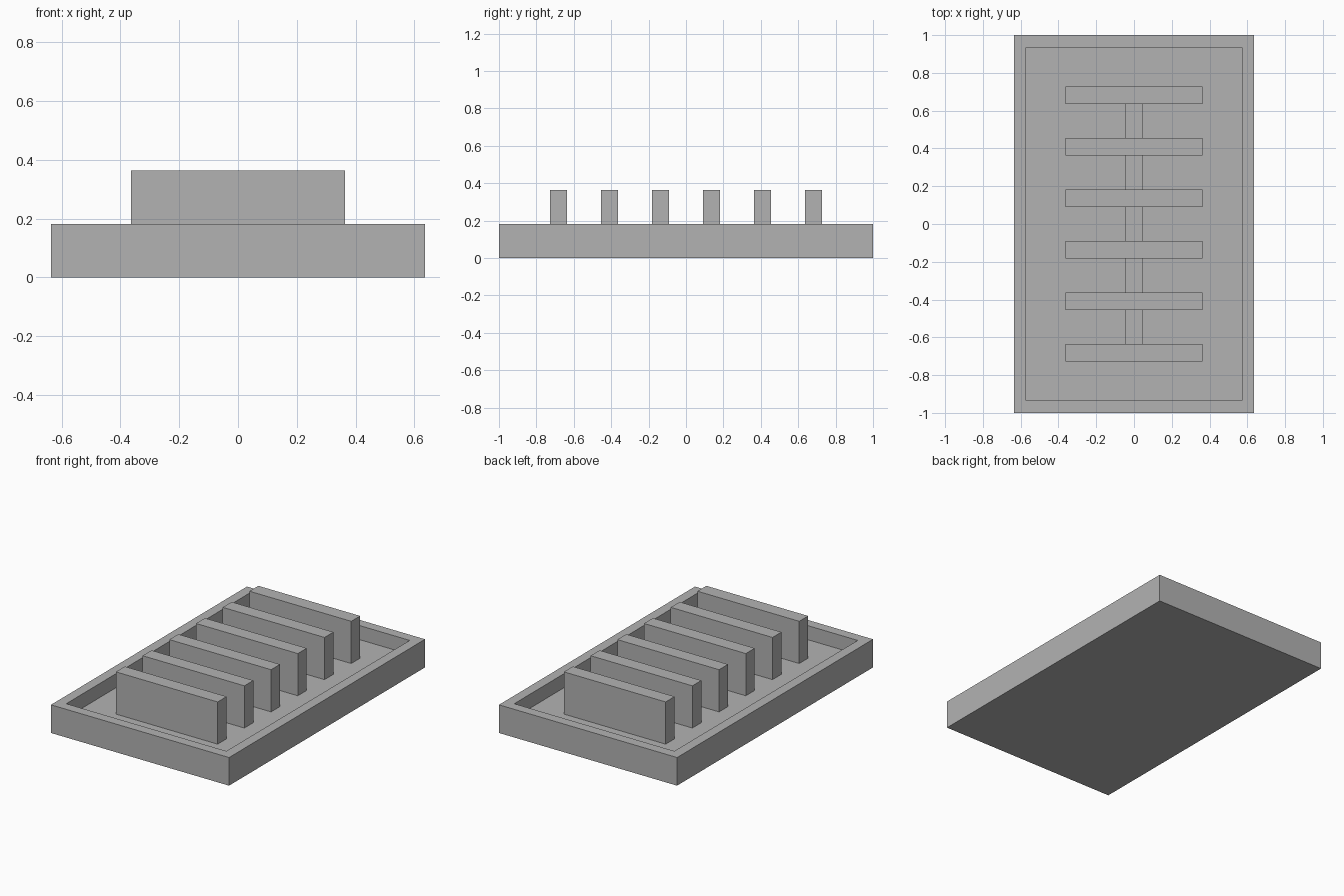
import bpy
import bmesh

cube = bpy.data.objects.get("Cube")
if cube:
    bpy.data.objects.remove(cube, do_unlink=True)

U = 1 / 11  # one module: the rim, floor and fin thickness

grey = bpy.data.materials.new("plain_grey")
grey.use_nodes = True
colour = (0.45, 0.45, 0.45, 1)
grey.diffuse_color = colour
grey.node_tree.nodes["Principled BSDF"].inputs["Base Color"].default_value = colour


def box(name, size, y, bottom):
    """Box in modules, centred on x, resting on the given height."""
    bm = bmesh.new()
    bmesh.ops.create_cube(bm, size=1)
    for v in bm.verts:
        v.co.x *= size[0] * U
        v.co.y = (v.co.y * size[1] + y) * U
        v.co.z = ((v.co.z + 0.5) * size[2] + bottom) * U
    return finish(name, bm)


def finish(name, bm):
    mesh = bpy.data.meshes.new(name)
    bm.to_mesh(mesh)
    bm.free()
    mesh.materials.append(grey)
    obj = bpy.data.objects.new(name, mesh)
    bpy.context.collection.objects.link(obj)
    return obj


# Tray: a block with its top inset by the rim and sunk to the floor
tray = box("tray", (14, 22, 2), 0, 0)
bm = bmesh.new()
bm.from_mesh(tray.data)
bm.normal_update()
top = max(bm.faces, key=lambda f: f.calc_center_median().z)
bmesh.ops.inset_region(bm, faces=[top], thickness=U)
floor = bmesh.ops.extrude_discrete_faces(bm, faces=[top])["faces"]
bmesh.ops.translate(bm, verts=floor[0].verts, vec=(0, 0, -U))
bmesh.ops.recalc_face_normals(bm, faces=bm.faces)
bm.to_mesh(tray.data)
bm.free()

# Upright fins, with low spine pieces joining each pair
for i in range(6):
    y = 3 * i - 7.5
    box(f"fin_{i + 1}", (8, 1, 3), y, 1)
    if i < 5:
        box(f"spine_{i + 1}", (1, 2, 1), y + 1.5, 1)
